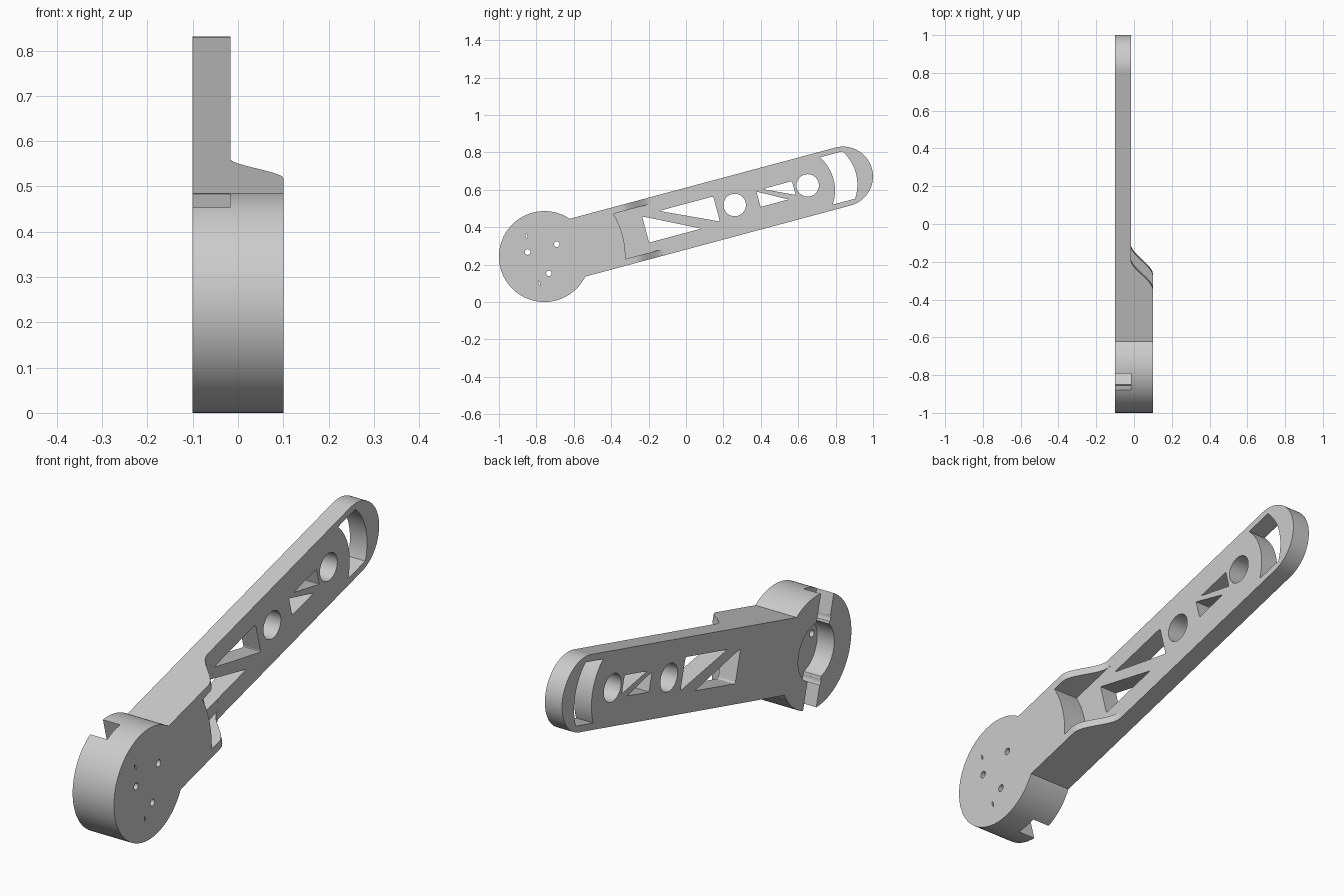
import bpy, bmesh
from math import sin, cos, radians, degrees, asin
from mathutils import Matrix

cube = bpy.data.objects.get("Cube")
if cube:
    bpy.data.objects.remove(cube)

# Main sizes, in the arm's own frame: u along the arm, v across it, x through it
HUB_R, TIP_R, REACH = 0.243, 0.16, 1.653
BACK, FLOOR, FRONT = -0.1, -0.017, 0.1
TILT = radians(15)
FRAME = Matrix(((0, 0, 1, 0),
                (cos(TILT), -sin(TILT), 0, HUB_R - 1),
                (sin(TILT), cos(TILT), 0, HUB_R),
                (0, 0, 0, 1)))


def arc(cu, cv, r, start, end, n):
    """Points on an arc, angles in degrees."""
    angles = [radians(start + (end - start) * i / n) for i in range(n + 1)]
    return [(cu + r * cos(a), cv + r * sin(a)) for a in angles]


def circle(cu, cv, r, n=48):
    return arc(cu, cv, r, 0, 360, n)[:-1]


def solid(name, points, low, high, across=False, rounding=0):
    """Extrude a (u, v) outline through x, or a (u, x) outline across v."""
    bm = bmesh.new()
    place = (lambda a, b, h: (a, h, b)) if across else (lambda a, b, h: (a, b, h))
    face = bm.faces.new([bm.verts.new(place(a, b, low)) for a, b in points])
    sides = bmesh.ops.extrude_face_region(bm, geom=[face])["geom"]
    moved = [g for g in sides if isinstance(g, bmesh.types.BMVert)]
    bmesh.ops.translate(bm, verts=moved, vec=place(0, 0, high - low))
    if rounding:
        upright = [e for e in bm.edges
                   if abs(e.verts[0].co.z - e.verts[1].co.z) > 1e-4]
        bmesh.ops.bevel(bm, geom=upright, offset=rounding, segments=4,
                        profile=0.5, affect='EDGES')
    bmesh.ops.recalc_face_normals(bm, faces=bm.faces)
    mesh = bpy.data.meshes.new(name)
    bm.to_mesh(mesh)
    bm.free()
    obj = bpy.data.objects.new(name, mesh)
    bpy.context.collection.objects.link(obj)
    return obj


def cut(body, tool):
    """Subtract the tool from the body and remove the tool."""
    mod = body.modifiers.new("cut", 'BOOLEAN')
    mod.operation, mod.solver, mod.object = 'DIFFERENCE', 'EXACT', tool
    bpy.context.view_layer.objects.active = body
    bpy.ops.object.modifier_apply(modifier=mod.name)
    bpy.data.objects.remove(tool)


# Body: round hub running into a straight arm with a round tip
joint = degrees(asin(TIP_R / HUB_R))
outline = arc(0, 0, HUB_R, joint, 360 - joint, 80) + arc(REACH, 0, TIP_R, -90, 90, 48)
body = solid("swing_arm", outline, BACK, FRONT)

# Thin the outer arm, with an S-shaped shoulder
shoulder = []
for i in range(21):
    t = i / 20
    shoulder.append((0.465 + 0.167 * t, FRONT + (FLOOR - FRONT) * t * t * (3 - 2 * t)))
shoulder += [(2, FLOOR), (2, 0.3), (0.465, 0.3)]
cut(body, solid("shoulder_cutter", shoulder, -0.4, 0.4, across=True))

# Pocket between the two side rails, with a wall curved around the hub
RAIL = 0.125
swing = degrees(asin(RAIL / 0.433))
pocket = arc(0, 0, 0.433, -swing, swing, 16) + [(0.64, RAIL), (0.64, -RAIL)]
cut(body, solid("pocket_cutter", pocket, FLOOR - 0.0002, 0.3))

# Round lightening holes
for u in (1.054, 1.458):
    cut(body, solid("hole_cutter", circle(u, 0.003, 0.06), -0.3, 0.3))

# Triangular lightening holes, in pairs with a diagonal web
triangles = (
    ([(0.56, 0.072), (0.56, -0.073), (0.85, -0.073)], 0.008),
    ([(0.955, 0.077), (0.955, -0.062), (0.655, 0.077)], 0.008),
    ([(1.185, 0.042), (1.185, -0.043), (1.34, -0.043)], 0.003),
    ([(1.383, 0.047), (1.383, -0.03), (1.22, 0.047)], 0.003),
)
for points, rounding in triangles:
    cut(body, solid("triangle_cutter", points, -0.3, 0.3, rounding=rounding))

# Curved slot at the tip
bow = degrees(asin(0.131 / 0.235))
slot = (arc(1.489, 0, 0.235, -bow, bow, 20) + arc(1.365, 0, 0.235, bow, -bow, 20))
cut(body, solid("tip_slot_cutter", slot, -0.3, 0.3))

# Cup in the back of the hub
cut(body, solid("cup_cutter", circle(0, 0, 0.125, 64), -0.3, FLOOR))

# Two notches through the rim, opposite each other
for side in (1, -1):
    notch = [(-0.063, side * 0.1), (0.03, side * 0.1),
             (0.03, side * 0.3), (-0.063, side * 0.3)]
    cut(body, solid("notch_cutter", notch, -0.3, FLOOR - 0.0002))

# Screw holes in the hub face
for a in (30, 150, 270):
    spot = radians(a)
    cut(body, solid("screw_cutter",
                    circle(0.093 * cos(spot), 0.093 * sin(spot), 0.015, 20), -0.3, 0.3))

# Narrow wire slits
for side in (1, -1):
    slit = [(-0.064 + 0.3 * p, side * 0.131 + q) for p, q in circle(0, 0, 0.013, 12)]
    cut(body, solid("slit_cutter", slit, -0.3, 0.3))

# Stand the arm at its tilt
body.data.transform(FRAME)

# Material
grey = bpy.data.materials.new("plain_grey")
grey.use_nodes = True
colour = (0.6, 0.6, 0.6, 1)
grey.diffuse_color = colour
grey.node_tree.nodes["Principled BSDF"].inputs["Base Color"].default_value = colour
body.data.materials.clear()
body.data.materials.append(grey)
for face in body.data.polygons:
    face.material_index = 0

# Smooth curves, sharp edges
bpy.ops.object.select_all(action='DESELECT')
body.select_set(True)
bpy.context.view_layer.objects.active = body
bpy.ops.object.shade_smooth_by_angle(angle=radians(30))
weighted = body.modifiers.new("flat_faces", 'WEIGHTED_NORMAL')
weighted.keep_sharp = True
